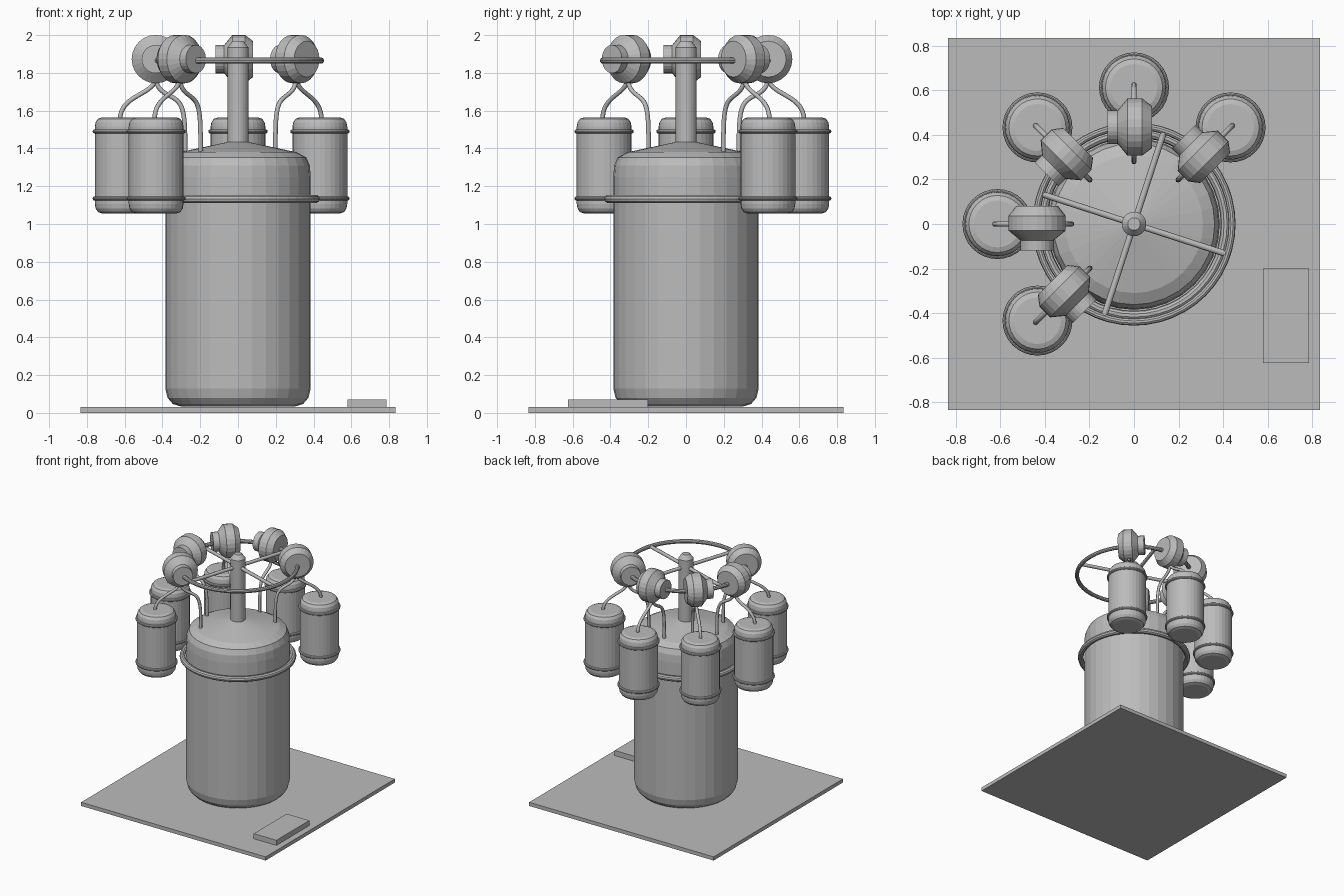
import bpy
import bmesh
from math import sin, cos, pi, radians
from mathutils import Matrix, Vector

cube = bpy.data.objects.get("Cube")
if cube:
    bpy.data.objects.remove(cube, do_unlink=True)

grey = bpy.data.materials.new("plain_grey")
grey.use_nodes = True
grey.diffuse_color = (0.5, 0.5, 0.5, 1)
grey.node_tree.nodes["Principled BSDF"].inputs["Base Color"].default_value = (0.5, 0.5, 0.5, 1)


def add(name, mesh, matrix=Matrix()):
    mesh.materials.clear()
    mesh.materials.append(grey)
    obj = bpy.data.objects.new(name, mesh)
    obj.matrix_world = matrix
    bpy.context.collection.objects.link(obj)
    return obj


def finish(name, bm, matrix=Matrix()):
    bmesh.ops.recalc_face_normals(bm, faces=bm.faces)
    mesh = bpy.data.meshes.new(name)
    bm.to_mesh(mesh)
    bm.free()
    return add(name, mesh, matrix)


def lathe(name, profile, segs=32, closed=False, matrix=Matrix()):
    """Turn a (radius, height) profile around z."""
    bm = bmesh.new()
    rings = []
    for i in range(segs):
        a = 2 * pi * i / segs
        rings.append([bm.verts.new((r * cos(a), r * sin(a), z)) for r, z in profile])
    n = len(profile)
    for i in range(segs):
        p, q = rings[i], rings[(i + 1) % segs]
        for j in range(n if closed else n - 1):
            k = (j + 1) % n
            bm.faces.new((p[j], q[j], q[k], p[k]))
    bmesh.ops.remove_doubles(bm, verts=bm.verts, dist=1e-5)
    return finish(name, bm, matrix)


def ring(name, major, minor, z, segs=48, matrix=Matrix()):
    circle = [(major + minor * cos(2 * pi * i / 10), z + minor * sin(2 * pi * i / 10))
              for i in range(10)]
    return lathe(name, circle, segs, True, matrix)


def box(name, low, high):
    low, high = Vector(low), Vector(high)
    bm = bmesh.new()
    bmesh.ops.create_cube(bm, size=1)
    for v in bm.verts:
        v.co = (low + high) / 2 + v.co * (high - low)
    return finish(name, bm)


def pipe(name, points, radius, matrix=Matrix()):
    """Round pipe swept along a smooth path, given as (radial, height)."""
    curve = bpy.data.curves.new(name, "CURVE")
    curve.dimensions = "3D"
    curve.bevel_depth = radius
    curve.bevel_resolution = 2
    curve.use_fill_caps = True
    spline = curve.splines.new("NURBS")
    spline.points.add(len(points) - 1)
    for p, (r, z) in zip(spline.points, points):
        p.co = (r, 0, z, 1)
    spline.order_u = 4
    spline.use_endpoint_u = True
    spline.resolution_u = 6
    temp = bpy.data.objects.new(name + "_path", curve)
    bpy.context.collection.objects.link(temp)
    graph = bpy.context.evaluated_depsgraph_get()
    mesh = bpy.data.meshes.new_from_object(temp.evaluated_get(graph))
    bpy.data.objects.remove(temp, do_unlink=True)
    return add(name, mesh, matrix)


# Floor plate and small step
box("base_plate", (-0.835, -0.835, 0), (0.835, 0.835, 0.03))
box("step_block", (0.58, -0.625, 0.03), (0.785, -0.2, 0.072))

# Main vessel with rounded bottom and shallow conical lid
lathe("main_tank", [(0, 0.035), (0.305, 0.035), (0.345, 0.047), (0.373, 0.08),
                    (0.385, 0.13), (0.385, 1.25), (0.38, 1.31), (0.362, 1.352),
                    (0.31, 1.38), (0.05, 1.435), (0, 1.435)])
ring("tank_collar", 0.411, 0.022, 1.133)

# Central post carrying the spoked pipe wheel
lathe("centre_post", [(0, 1.42), (0.055, 1.42), (0.055, 1.935), (0.028, 1.97), (0, 1.97)], 24)
ring("header_ring", 0.44, 0.016, 1.865)
for i in range(2):
    turn = Matrix.Rotation(radians(72 + 90 * i), 4, "Z")
    pipe("spoke_bar", [(-0.44, 1.865), (-0.15, 1.865), (0.15, 1.865), (0.44, 1.865)], 0.014, turn)

# Side stations: canister, pump and two feed pipes each
canister = [(0, 1.055), (0.105, 1.055), (0.128, 1.063), (0.141, 1.083), (0.145, 1.105),
            (0.145, 1.515), (0.141, 1.538), (0.128, 1.557), (0.105, 1.565), (0, 1.565)]
pump = [(0, -0.08), (0.095, -0.08), (0.128, -0.037), (0.128, 0.03),
        (0.075, 0.073), (0.075, 0.12), (0, 0.12)]
for n, angle in enumerate((45, 90, 135, 180, 225), 1):
    turn = Matrix.Rotation(radians(angle), 4, "Z")
    at_canister = turn @ Matrix.Translation((0.613, 0, 0))
    lathe(f"canister_{n}", canister, 32, False, at_canister)
    for z in (1.135, 1.49):
        ring(f"canister_band_{n}", 0.146, 0.011, z, 32, at_canister)
    # Pump axis runs along the header ring
    at_pump = turn @ Matrix.Translation((0.435, 0, 1.873)) @ Matrix.Rotation(-pi / 2, 4, "X")
    lathe(f"pump_{n}", pump, 24, False, at_pump)
    pipe(f"outer_pipe_{n}", [(0.435, 1.78), (0.435, 1.68), (0.625, 1.69), (0.625, 1.55)], 0.012, turn)
    pipe(f"inner_pipe_{n}", [(0.435, 1.78), (0.435, 1.69), (0.28, 1.69),
                             (0.28, 1.53), (0.28, 1.37)], 0.012, turn)
